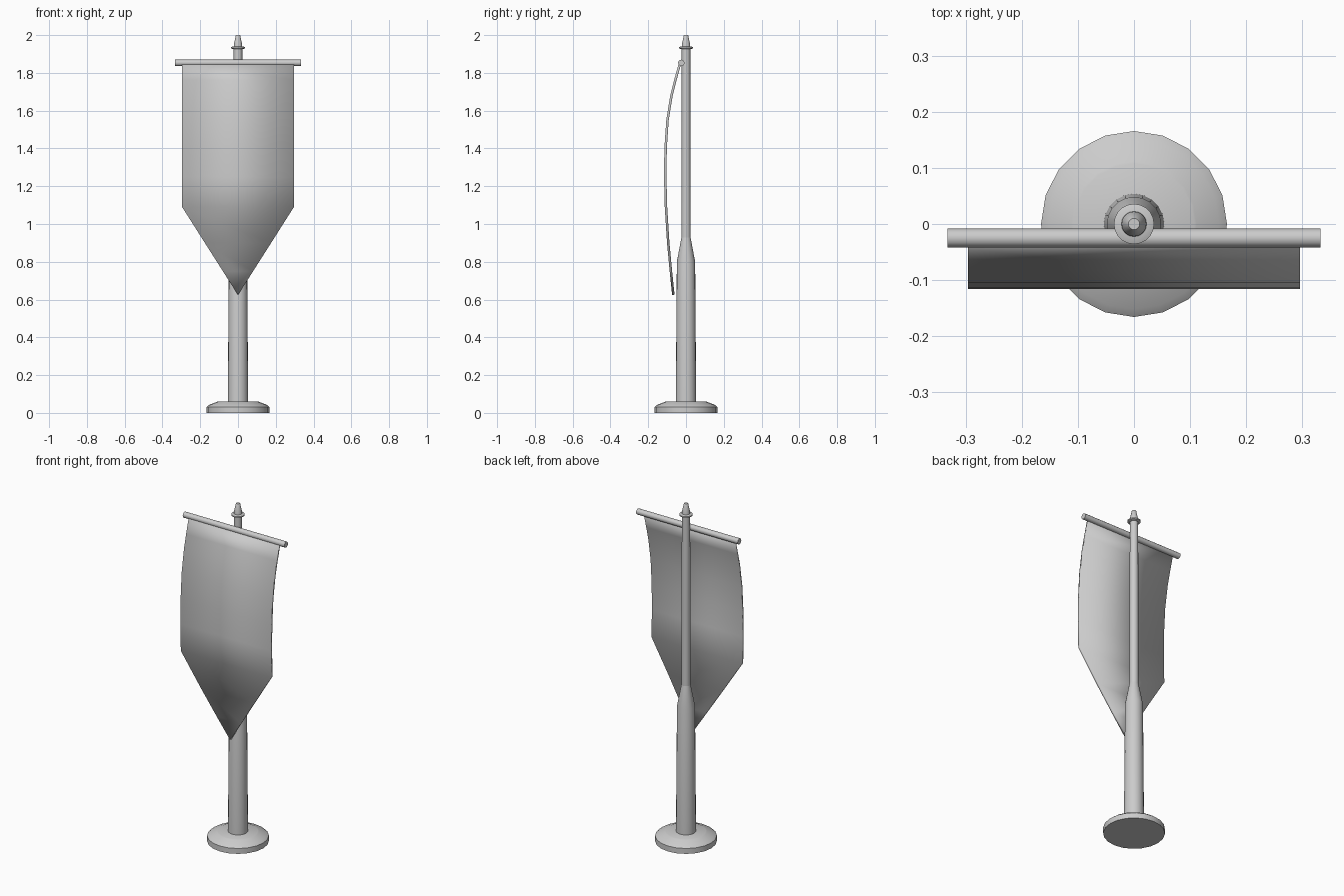
import bpy, bmesh, math
from mathutils import Matrix

if "Cube" in bpy.data.objects:
    bpy.data.objects.remove(bpy.data.objects["Cube"])


def finish(name, bm, angle=35):
    bmesh.ops.recalc_face_normals(bm, faces=bm.faces)
    me = bpy.data.meshes.new(name)
    bm.to_mesh(me)
    bm.free()
    ob = bpy.data.objects.new(name, me)
    bpy.context.collection.objects.link(ob)
    bpy.ops.object.select_all(action='DESELECT')
    ob.select_set(True)
    bpy.context.view_layer.objects.active = ob
    bpy.ops.object.shade_smooth_by_angle(angle=math.radians(angle))
    return ob


def lathe(name, profile, n=20):
    # Stack of (radius, z) rings around the z axis, capped at both ends
    bm = bmesh.new()
    rings = [[bm.verts.new((r * math.cos(2 * math.pi * i / n),
                            r * math.sin(2 * math.pi * i / n), z)) for i in range(n)]
             for r, z in profile]
    for a, b in zip(rings, rings[1:]):
        for i in range(n):
            j = (i + 1) % n
            bm.faces.new((a[i], a[j], b[j], b[i]))
    bm.faces.new(rings[0])
    bm.faces.new(rings[-1])
    return finish(name, bm)


# Round foot with sloped rim
lathe("base", [(.166, 0), (.166, .032), (.152, .043), (.112, .058), (.108, .06)])

# Thick lower shaft tapering into the thin upper pole
lathe("lower_shaft", [(.054, .05), (.0485, .8), (.024, .93)])
lathe("upper_pole", [(.0245, .92), (.0225, 1.93)])

# Collar and pointed cap
lathe("collar", [(.026, 1.926), (.036, 1.93), (.036, 1.937), (.026, 1.941)])
lathe("finial", [(.023, 1.93), (.022, 1.95), (.012, 1.997), (.010, 2.0)])

# Crossbar
bm = bmesh.new()
bmesh.ops.create_cone(bm, cap_ends=True, segments=12, radius1=.017, radius2=.017,
                      depth=.666,
                      matrix=Matrix.Translation((0, -.025, 1.853)) @ Matrix.Rotation(math.pi / 2, 4, 'Y'))
finish("crossbar", bm)

# Billowing pointed banner: (z, y) path down the cloth
path = [(1.85, -.032), (1.76, -.057), (1.68, -.077), (1.55, -.098), (1.4, -.108),
        (1.25, -.110), (1.09, -.106), (.9, -.094), (.75, -.080)]
tip_z, tip_y, half, corner = .625, -.067, .296, 1.09
bm = bmesh.new()
rows = []
for z, y in path:
    w = half * min(1, (z - tip_z) / (corner - tip_z))
    rows.append([bm.verts.new((s * w, y, z)) for s in (-1, 1)])
for a, b in zip(rows, rows[1:]):
    bm.faces.new((a[0], b[0], b[1], a[1]))
tip = bm.verts.new((0, tip_y, tip_z))
bm.faces.new((rows[-1][0], tip, rows[-1][1]))
banner = finish("banner", bm)
mod = banner.modifiers.new("thickness", 'SOLIDIFY')
mod.thickness = .013
mod.offset = 0
banner.modifiers.move(len(banner.modifiers) - 1, 0)
